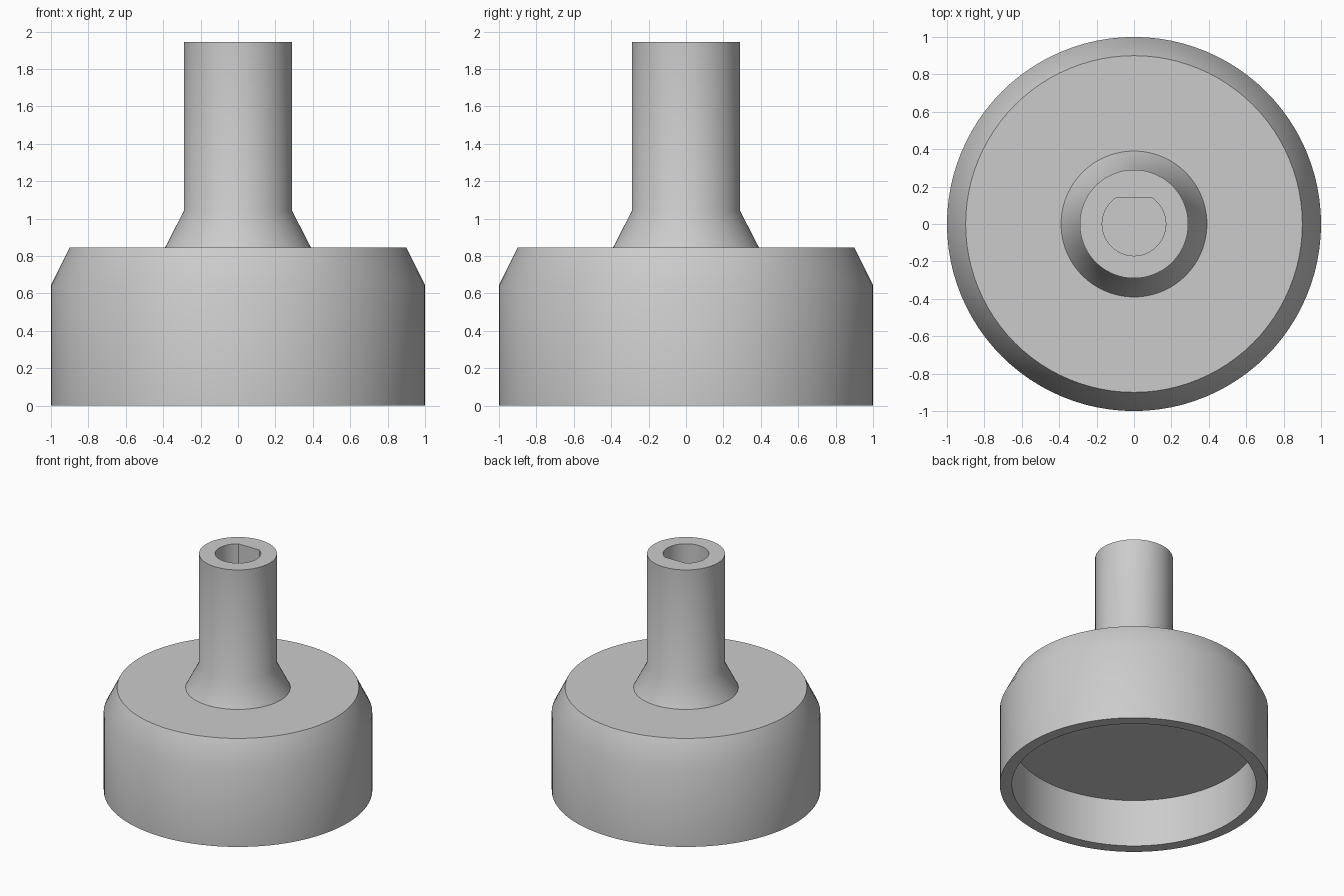
import bpy, bmesh, math

cube = bpy.data.objects.get("Cube")
if cube:
    bpy.data.objects.remove(cube, do_unlink=True)

SEGMENTS = 96
STEP = math.tau / SEGMENTS
BORE_RADIUS = 0.17
BORE_FLAT = BORE_RADIUS * math.sin(15 * STEP)  # flat side of the D-shaped bore

grey = bpy.data.materials.new("plain grey")
grey.use_nodes = True
colour = (0.6, 0.6, 0.6, 1)
grey.diffuse_color = colour
grey.node_tree.nodes["Principled BSDF"].inputs["Base Color"].default_value = colour


def ring(bm, radius, z, flat=None):
    """Circle of vertices, optionally cut off by a flat at y = flat."""
    verts = []
    for i in range(SEGMENTS):
        x, y = radius * math.cos(i * STEP), radius * math.sin(i * STEP)
        verts.append(bm.verts.new((x, y if flat is None else min(y, flat), z)))
    return verts


# Radius and height, from the cavity ceiling out, up and over to the stem top
profile = [(0.91, 0.39), (0.91, 0), (1, 0), (1, 0.645), (0.9, 0.845),
           (0.39, 0.845), (0.29, 1.04), (0.29, 1.945)]

bm = bmesh.new()
rings = [ring(bm, r, z) for r, z in profile]
# D-shaped blind bore down the stem
rings += [ring(bm, BORE_RADIUS, z, BORE_FLAT) for z in (1.945, 0.845)]

for a, b in zip(rings, rings[1:]):
    for i in range(SEGMENTS):
        j = (i + 1) % SEGMENTS
        bm.faces.new((a[i], a[j], b[j], b[i]))
bm.faces.new(rings[0])   # cavity ceiling
bm.faces.new(rings[-1])  # bore floor
bmesh.ops.recalc_face_normals(bm, faces=bm.faces)

mesh = bpy.data.meshes.new("knob_body")
bm.to_mesh(mesh)
bm.free()
mesh.materials.append(grey)
body = bpy.data.objects.new("knob_body", mesh)
bpy.context.collection.objects.link(body)

# Smooth round walls, crisp rims
bpy.ops.object.select_all(action='DESELECT')
body.select_set(True)
bpy.context.view_layer.objects.active = body
bpy.ops.object.shade_smooth_by_angle(angle=math.radians(30))
